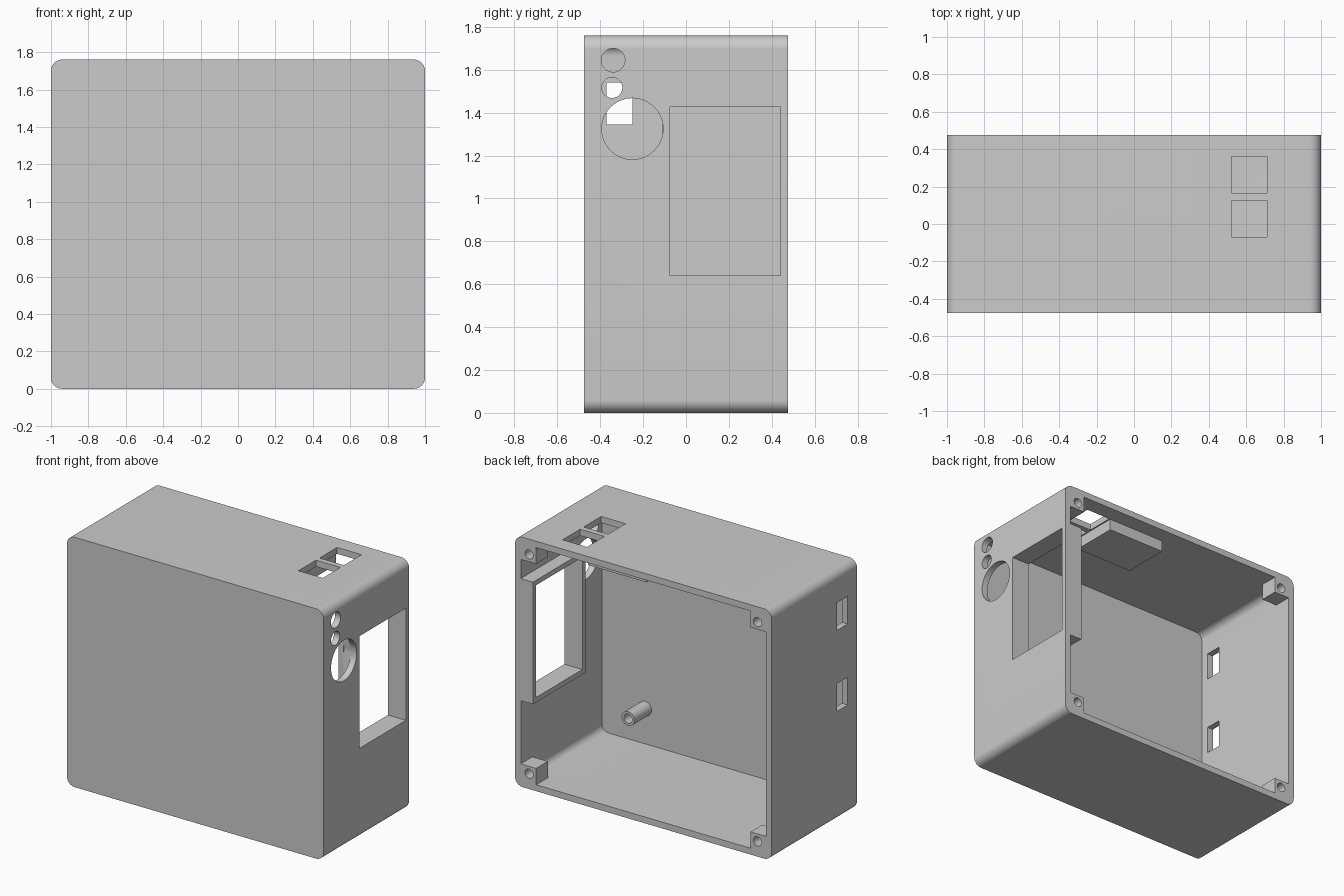
import bpy, bmesh, math
from mathutils import Matrix, Vector

cube = bpy.data.objects.get("Cube")
if cube:
    bpy.data.objects.remove(cube, do_unlink=True)

W, D, H = 1.0, 0.475, 1.76      # half width, half depth, height
T = 0.045                       # wall thickness
MID = H / 2


def make(name, bm):
    bmesh.ops.recalc_face_normals(bm, faces=bm.faces)
    mesh = bpy.data.meshes.new(name)
    bm.to_mesh(mesh)
    bm.free()
    ob = bpy.data.objects.new(name, mesh)
    bpy.context.collection.objects.link(ob)
    return ob


def box(name, x, y, z):
    bm = bmesh.new()
    bmesh.ops.create_cube(bm, size=1)
    for v in bm.verts:
        v.co = Vector([(a + b) / 2 + c * (b - a) for c, (a, b) in zip(v.co, (x, y, z))])
    return make(name, bm)


def rod(name, axis, centre, r, length):
    bm = bmesh.new()
    rot = Matrix.Rotation(math.pi / 2, 4, "Y" if axis == "X" else "X")
    bmesh.ops.create_cone(bm, cap_ends=True, segments=48, radius1=r, radius2=r,
                          depth=length, matrix=Matrix.Translation(centre) @ rot)
    return make(name, bm)


def rounded_prism(name, hx, hz, r, y0, y1, steps=10):
    bm = bmesh.new()
    ring = []
    for q, (sx, sz) in enumerate(((1, 1), (-1, 1), (-1, -1), (1, -1))):
        for i in range(steps + 1):
            a = (q + i / steps) * math.pi / 2
            ring.append(bm.verts.new((sx * (hx - r) + r * math.cos(a), y0,
                                      MID + sz * (hz - r) + r * math.sin(a))))
    face = bm.faces.new(ring)
    ext = bmesh.ops.extrude_face_region(bm, geom=[face])
    for v in ext["geom"]:
        if isinstance(v, bmesh.types.BMVert):
            v.co.y = y1
    return make(name, bm)


def subtract(target, cutter):
    mod = target.modifiers.new("cut", "BOOLEAN")
    mod.operation = "DIFFERENCE"
    mod.solver = "EXACT"
    mod.object = cutter
    cutter.hide_render = True
    with bpy.context.temp_override(object=target, active_object=target):
        bpy.ops.object.modifier_apply(modifier=mod.name)
    bpy.data.objects.remove(cutter, do_unlink=True)


# Outer shell, and the hollow that opens at the back
case = rounded_prism("enclosure_case", W, MID, 0.06, -D, D)
hollow = rounded_prism("hollow", W - T, MID - T, 0.05, -D + T, D + 0.1)

# Corner screw posts left standing in the hollow
corners = [(sx, sz) for sx in (-1, 1) for sz in (-1, 1)]
for sx, sz in corners:
    x = sorted((sx * 0.835, sx * 1.1))
    z = sorted((MID + sz * (MID - 0.16), MID + sz * (MID + 0.1)))
    subtract(hollow, box("post", x, (0.345, 0.7), z))

# Display frame, ceiling block and standoff
subtract(hollow, box("display_frame", (0.86, 1.1), (-0.11, 0.7), (0.605, 1.465)))
subtract(hollow, box("ceiling_block", (0.055, 0.51), (0.02, 0.36), (1.635, 1.9)))
subtract(hollow, rod("standoff", "Y", (0.62, -0.42, 0.295), 0.05, 0.36))
subtract(case, hollow)

# Screw holes in the posts and the standoff
for sx, sz in corners:
    subtract(case, rod("screw_hole", "Y", (sx * 0.89, 0.45, MID + sz * (MID - 0.108)), 0.032, 0.17))
subtract(case, rod("standoff_hole", "Y", (0.62, -0.27, 0.295), 0.032, 0.28))

# Display window and round ports on the left wall
subtract(case, box("display_window", (0.8, 1.1), (-0.075, 0.44), (0.64, 1.43)))
for y, z, r in ((-0.34, 1.645, 0.055), (-0.345, 1.517, 0.048), (-0.25, 1.325, 0.143)):
    subtract(case, rod("round_port", "X", (1, y, z), r, 0.2))

# Slots on the right wall
for z in (0.775, 1.345):
    subtract(case, box("side_slot", (-1.1, -0.9), (-0.37, -0.25), (z, z + 0.195)))

# Square button openings in the top
for y in (-0.07, 0.165):
    subtract(case, box("button_opening", (0.52, 0.71), (y, y + 0.195), (1.66, 1.9)))

# Plain grey plastic
grey = bpy.data.materials.new("grey_plastic")
grey.use_nodes = True
colour = (0.6, 0.6, 0.6, 1)
grey.diffuse_color = colour
grey.node_tree.nodes["Principled BSDF"].inputs["Base Color"].default_value = colour
case.data.materials.clear()
case.data.materials.append(grey)
for p in case.data.polygons:
    p.material_index = 0

bpy.ops.object.select_all(action="DESELECT")
case.select_set(True)
bpy.context.view_layer.objects.active = case
bpy.ops.object.shade_smooth_by_angle(angle=math.radians(30))
